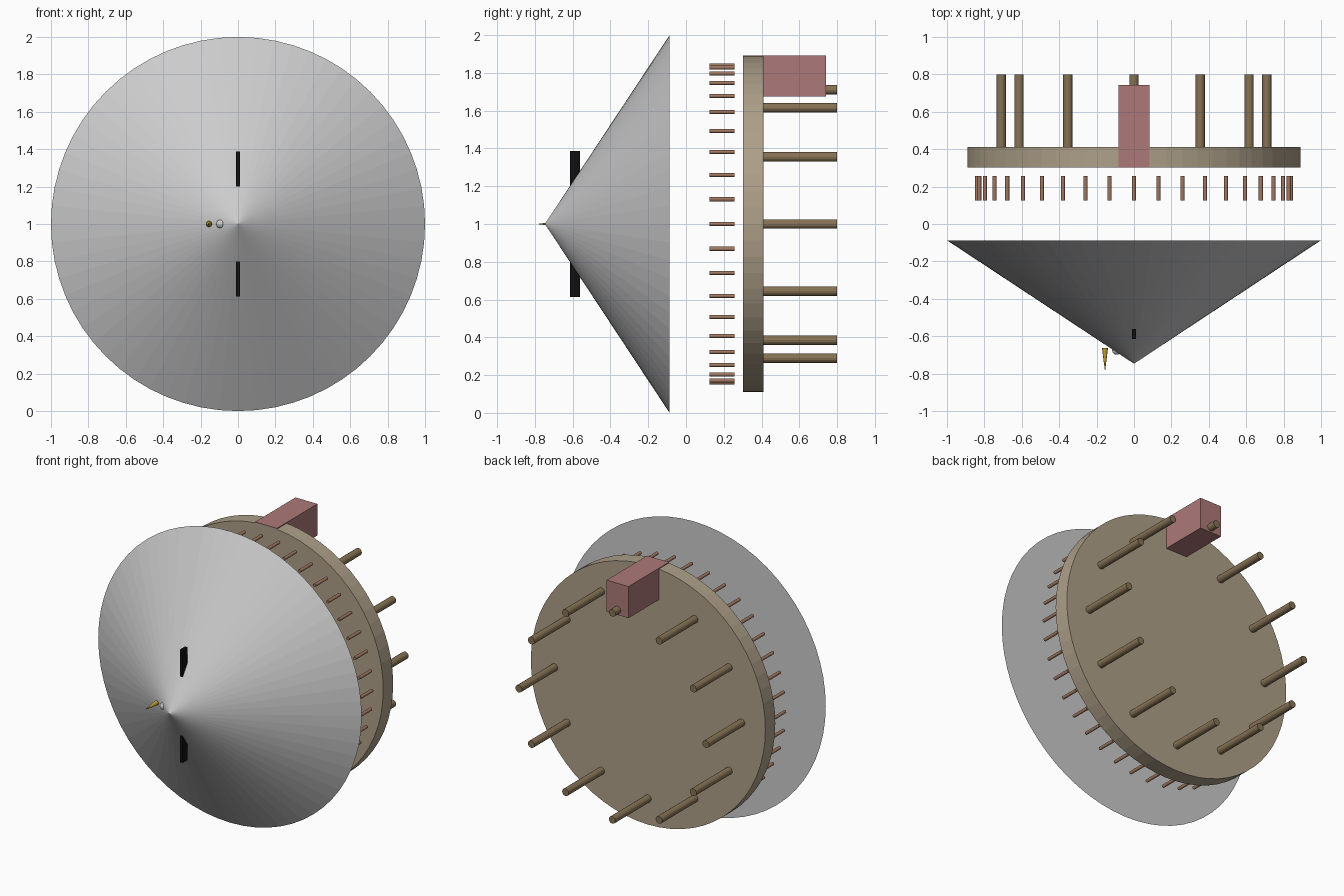
import bpy
from math import radians, sin, cos, tau

if "Cube" in bpy.data.objects:
    bpy.data.objects.remove(bpy.data.objects["Cube"])


def material(name, rgb):
    m = bpy.data.materials.new(name)
    m.diffuse_color = (*rgb, 1)
    m.use_nodes = True
    m.node_tree.nodes["Principled BSDF"].inputs["Base Color"].default_value = m.diffuse_color
    return m


TAN = material("tan", (0.42, 0.35, 0.25))
BROWN = material("brown", (0.24, 0.17, 0.09))
COPPER = material("copper", (0.36, 0.19, 0.12))
PINK = material("pink", (0.42, 0.19, 0.19))
BLACK = material("black", (0.005, 0.005, 0.005))
GOLD = material("gold", (0.55, 0.36, 0.04))
WHITE = material("white", (0.85, 0.85, 0.85))


def finish(name, mat):
    ob = bpy.context.object
    ob.name = name
    if mat:
        ob.data.materials.append(mat)
    return ob


def rod(name, x, z, y0, y1, r, sides, mat):
    """Cylinder lying along y."""
    bpy.ops.mesh.primitive_cylinder_add(vertices=sides, radius=r, depth=y1 - y0,
                                        location=(x, (y0 + y1) / 2, z),
                                        rotation=(radians(90), 0, 0))
    return finish(name, mat)


def spike(name, x, z, tip, base, r, sides, mat):
    """Cone pointing to the front."""
    bpy.ops.mesh.primitive_cone_add(vertices=sides, radius1=r, radius2=0, depth=base - tip,
                                    location=(x, (tip + base) / 2, z),
                                    rotation=(radians(90), 0, 0))
    return finish(name, mat)


def box(name, lo, hi, mat):
    bpy.ops.mesh.primitive_cube_add(size=1, location=[(a + b) / 2 for a, b in zip(lo, hi)])
    bpy.context.object.scale = [b - a for a, b in zip(lo, hi)]
    return finish(name, mat)


def ring(name, count, radius, y0, y1, r, sides, mat):
    for i in range(count):
        a = tau * i / count
        rod(f"{name}_{i + 1}", radius * sin(a), 1 + radius * cos(a), y0, y1, r, sides, mat)


# Front cone and back plate
spike("front_cone", 0, 1, -0.747, -0.087, 1.0, 64, None)
rod("back_plate", 0, 1, 0.303, 0.411, 0.89, 64, TAN)

# Peg rings
ring("rear_peg", 12, 0.71, 0.405, 0.80, 0.025, 16, BROWN)
ring("small_pin", 40, 0.838, 0.125, 0.256, 0.011, 12, COPPER)

# Block at the top of the plate
box("top_block", (-0.083, 0.303, 1.675), (0.083, 0.742, 1.892), PINK)

# Thin bar passing through the cone
box("cross_bar", (-0.01, -0.614, 0.613), (0.01, -0.561, 1.387), BLACK)

# Small details beside the cone tip
spike("gold_spike", -0.155, 1, -0.79, -0.663, 0.016, 16, GOLD)
bpy.ops.mesh.primitive_uv_sphere_add(segments=16, ring_count=8, radius=0.024,
                                     location=(-0.093, -0.675, 1))
finish("white_bead", WHITE)
